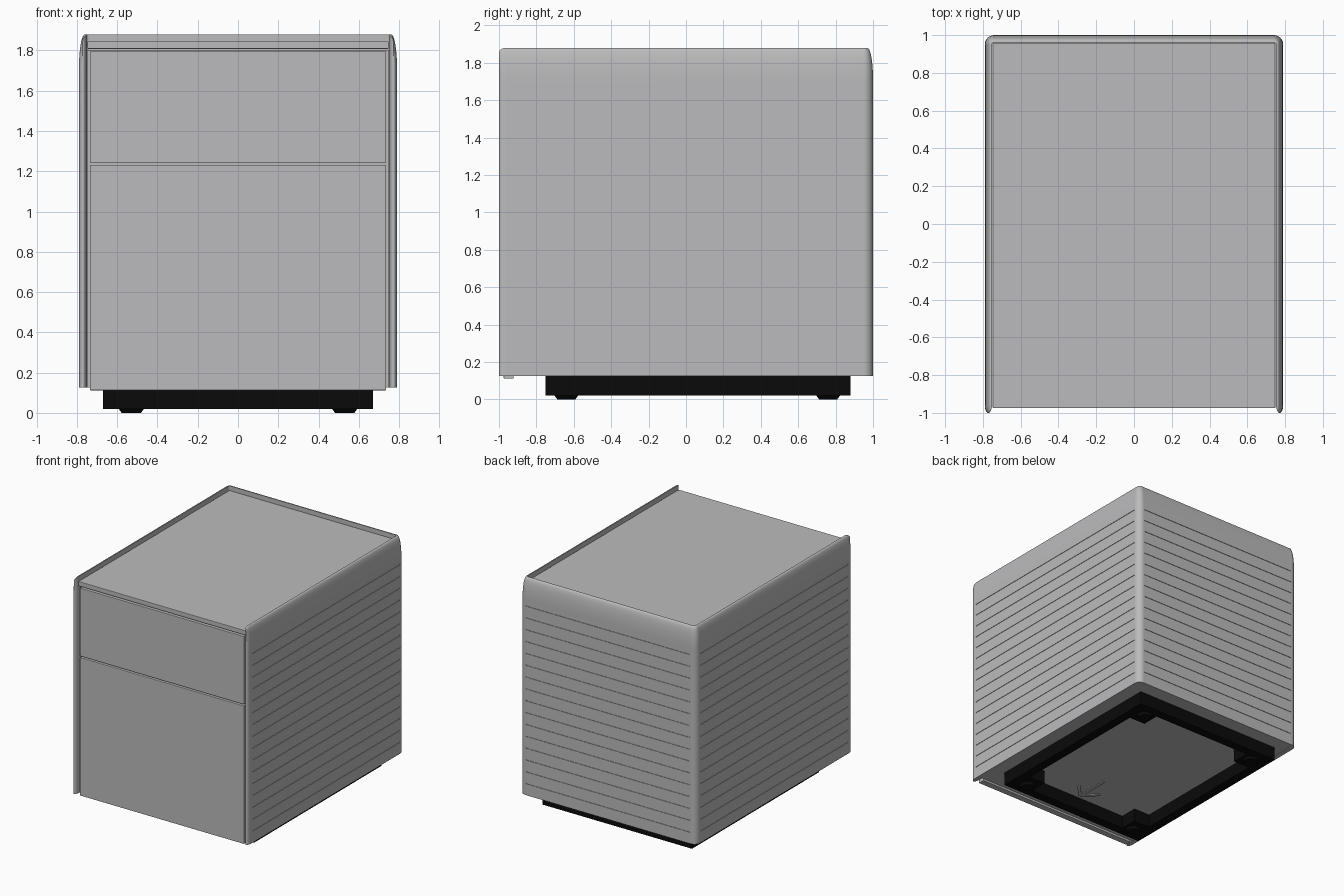
import bpy, bmesh, math
from mathutils import Vector

if "Cube" in bpy.data.objects:
    bpy.data.objects.remove(bpy.data.objects["Cube"], do_unlink=True)


def material(name, rgb):
    m = bpy.data.materials.new(name)
    m.use_nodes = True
    m.diffuse_color = (*rgb, 1)
    bsdf = m.node_tree.nodes["Principled BSDF"]
    bsdf.inputs["Base Color"].default_value = (*rgb, 1)
    bsdf.inputs["Roughness"].default_value = 0.6
    return m


GREY = material("light grey", (0.5, 0.5, 0.51))
BLACK = material("black plastic", (0.003, 0.003, 0.003))


def finish(bm, name, mat):
    bmesh.ops.recalc_face_normals(bm, faces=bm.faces)
    me = bpy.data.meshes.new(name)
    bm.to_mesh(me)
    bm.free()
    me.materials.append(mat)
    ob = bpy.data.objects.new(name, me)
    bpy.context.collection.objects.link(ob)
    return ob


def add_box(bm, lo, hi):
    lo, hi = Vector(lo), Vector(hi)
    verts = bmesh.ops.create_cube(bm, size=1)["verts"]
    for v in verts:
        v.co = (lo + hi) / 2 + v.co * (hi - lo)


def box(name, lo, hi, mat=GREY, bevel=0):
    bm = bmesh.new()
    add_box(bm, lo, hi)
    ob = finish(bm, name, mat)
    if bevel:
        b = ob.modifiers.new("soft edge", "BEVEL")
        b.width, b.segments = bevel, 2
    return ob


def activate(ob):
    bpy.ops.object.select_all(action="DESELECT")
    ob.select_set(True)
    bpy.context.view_layer.objects.active = ob


# U-shaped shell: wall section swept round the right side, back and left side
W, THICK, BASE, TOP = 0.79, 0.038, 0.125, 1.88
ARC = 0.17
section = [(0, BASE)]
for i in range(9):
    a = math.pi / 2 * i / 8
    section.append((0.03 * (1 - math.cos(a)), TOP - ARC + ARC * math.sin(a)))
section += [(THICK, TOP), (THICK, BASE)]


def half_path(inset):
    """Stations of one half: rounded front tip, straight run, rounded corner."""
    mid, pts = THICK / 2, []
    for i in range(6):
        a = math.pi / 2 * (0.1 + 0.9 * i / 5)
        s = math.sin(a)
        pts.append((W - mid - (inset - mid) * s, -1 + 0.04 * (1 - math.cos(a)), s))
    r, c = max(0.05 - inset, 0.004), max(0.05, inset + 0.004)
    for i in range(7):
        a = math.pi / 2 * i / 6
        pts.append((W - c + r * math.cos(a), 1 - c + r * math.sin(a), 1))
    return pts


bm = bmesh.new()
rows = []
for inset, z in section:
    half = half_path(inset)
    full = half + [(-x, y, s) for x, y, s in reversed(half)]
    rows.append([bm.verts.new((x, y, z - (0.025 * (1 - s) if z > 1.7 else 0)))
                 for x, y, s in full])
for j, row in enumerate(rows):
    nxt = rows[(j + 1) % len(rows)]
    for k in range(len(row) - 1):
        bm.faces.new((row[k], row[k + 1], nxt[k + 1], nxt[k]))
for end in (0, -1):
    bm.faces.new([row[end] for row in rows])
shell = finish(bm, "shell", GREY)

# Fine horizontal grooves on the three outer faces
bm = bmesh.new()
D, H = 0.004, 0.003
for i in range(16):
    z = 0.22 + 0.096 * i
    for s in (-1, 1):
        x0, x1 = sorted((s * (W - D), s * (W + D)))
        add_box(bm, (x0, -0.945, z - H), (x1, 0.945, z + H))
    add_box(bm, (-0.735, 1 - D, z - H), (0.735, 1 + D, z + H))
cutter = finish(bm, "groove_cutter", GREY)
cutter.hide_render = True
cut = shell.modifiers.new("grooves", "BOOLEAN")
cut.operation, cut.solver, cut.object = "DIFFERENCE", "EXACT", cutter
activate(shell)
bpy.ops.object.modifier_apply(modifier=cut.name)
bpy.data.objects.remove(cutter, do_unlink=True)
bpy.ops.object.shade_smooth_by_angle(angle=math.radians(35))
shell.modifiers.new("even shading", "WEIGHTED_NORMAL").keep_sharp = True

# Carcass, top panel and drawer fronts
box("carcass", (-0.75, -0.92, 0.127), (0.75, 0.96, 1.80))
box("top_panel", (-0.748, -0.975, 1.808), (0.748, 0.958, 1.845), bevel=0.003)
box("upper_drawer_front", (-0.735, -0.975, 1.243), (0.735, -0.922, 1.795), bevel=0.003)
box("lower_drawer_front", (-0.735, -0.975, 0.112), (0.735, -0.922, 1.232), bevel=0.003)

# Open plinth frame with corner blocks
X, Y0, Y1, Z0, Z1 = 0.67, -0.75, 0.88, 0.02, 0.127
RAIL, BLOCK = 0.075, 0.22
for side, s in (("right", -1), ("left", 1)):
    x0, x1 = sorted((s * X, s * (X - RAIL)))
    box(side + "_plinth_rail", (x0, Y0, Z0), (x1, Y1, Z1), BLACK)
    b0, b1 = sorted((s * (X - RAIL), s * (X - BLOCK)))
    for end, y0, y1, fy in (("front", Y0 + RAIL, Y0 + BLOCK, -0.64),
                            ("back", Y1 - BLOCK, Y1 - RAIL, 0.76)):
        box(f"{end}_{side}_plinth_block", (b0, y0, Z0), (b1, y1, Z1), BLACK)
        # Tapered glide foot
        bpy.ops.mesh.primitive_cone_add(vertices=32, radius1=0.048, radius2=0.066,
                                        depth=0.024, location=(s * 0.53, fy, 0.012))
        foot = bpy.context.object
        foot.name = f"{end}_{side}_foot"
        foot.data.materials.append(BLACK)
        bpy.ops.object.shade_smooth_by_angle(angle=math.radians(35))
for end, y0 in (("front", Y0), ("back", Y1 - RAIL)):
    box(end + "_plinth_rail", (RAIL - X, y0, Z0), (X - RAIL, y0 + RAIL, Z1), BLACK)

# Raised arrow on the underside, pointing to the front
box("arrow_shaft", (-0.012, -0.62, 0.121), (0.012, -0.36, 0.13))
for side, s in (("right", -1), ("left", 1)):
    arm = box(side + "_arrow_arm", (-0.012, 0, 0.121), (0.012, 0.15, 0.13))
    arm.location.y = -0.64
    arm.rotation_euler.z = -s * math.radians(45)
